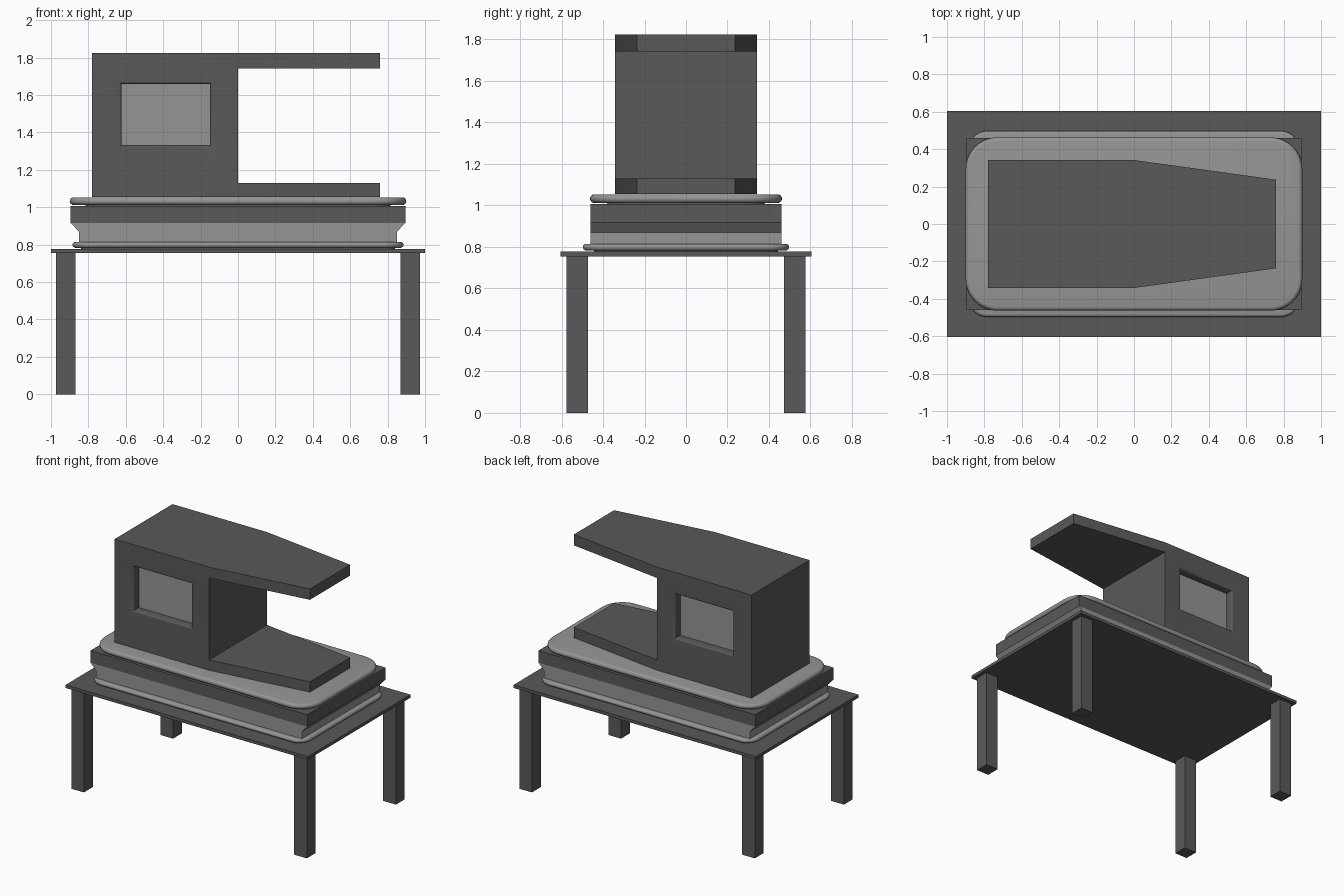
import bpy, bmesh, math
from mathutils import Vector

if "Cube" in bpy.data.objects:
    bpy.data.objects.remove(bpy.data.objects["Cube"])


def grey(name, v):
    m = bpy.data.materials.new(name)
    m.diffuse_color = (v, v, v, 1)
    m.use_nodes = True
    m.node_tree.nodes["Principled BSDF"].inputs["Base Color"].default_value = m.diffuse_color
    return m


DARK = grey("dark_grey", 0.1)
LIGHT = grey("light_grey", 0.3)


def finish(name, bm, mats, smooth=False):
    bmesh.ops.recalc_face_normals(bm, faces=bm.faces)
    me = bpy.data.meshes.new(name)
    bm.to_mesh(me)
    bm.free()
    ob = bpy.data.objects.new(name, me)
    bpy.context.collection.objects.link(ob)
    for m in mats:
        me.materials.append(m)
    if smooth:
        bpy.ops.object.select_all(action='DESELECT')
        ob.select_set(True)
        bpy.context.view_layer.objects.active = ob
        bpy.ops.object.shade_smooth_by_angle(angle=math.radians(40))
    return ob


def box_bm(lo, hi):
    bm = bmesh.new()
    bmesh.ops.create_cube(bm, size=1)
    for v in bm.verts:
        v.co = Vector([(a + b) / 2 + c * (b - a) for a, b, c in zip(lo, hi, v.co)])
    return bm


def box(name, lo, hi, mat):
    return finish(name, box_bm(lo, hi), [mat])


def plate(name, hx, hy, r, z0, z1, edge, mat, corner=10, steps=8):
    """Rounded rectangle slab whose rim is a half-round of depth edge."""
    bm = bmesh.new()
    rings = []
    zc, hz = (z0 + z1) / 2, (z1 - z0) / 2
    for i in range(steps + 1):
        a = -math.pi / 2 + math.pi * i / steps
        inset = edge * (1 - math.cos(a))
        ring = []
        for k in range(4):
            sx, sy = [(1, 1), (-1, 1), (-1, -1), (1, -1)][k]
            for j in range(corner + 1):
                t = math.pi / 2 * (k + j / corner)
                ring.append(bm.verts.new((sx * (hx - r) + (r - inset) * math.cos(t),
                                          sy * (hy - r) + (r - inset) * math.sin(t),
                                          zc + hz * math.sin(a))))
        rings.append(ring)
    for lower, upper in zip(rings, rings[1:]):
        n = len(lower)
        for i in range(n):
            j = (i + 1) % n
            bm.faces.new((lower[i], lower[j], upper[j], upper[i]))
    bm.faces.new(rings[0][::-1])
    bm.faces.new(rings[-1])
    return finish(name, bm, [mat], True)


# Table
box("table_top", (-1, -0.605, 0.755), (1, 0.605, 0.778), DARK)
for sx, xn in ((-1, "left"), (1, "right")):
    for sy, yn in ((-1, "front"), (1, "back")):
        cx, cy = sx * 0.92, sy * 0.525
        box(f"{yn}_{xn}_leg", (cx - 0.052, cy - 0.052, 0),
            (cx + 0.052, cy + 0.052, 0.755), DARK)

# Lower rounded plate on a thin foot
plate("lower_foot", 0.84, 0.445, 0.06, 0.778, 0.79, 0.001, DARK, steps=2)
plate("lower_plate", 0.885, 0.497, 0.1, 0.783, 0.815, 0.016, LIGHT)

# Base block: light section with flared ends, dark slab above
bm = bmesh.new()
profile = [(-0.85, 0.80), (0.85, 0.80), (0.85, 0.869), (0.895, 0.917),
           (-0.895, 0.917), (-0.85, 0.869)]
face = bm.faces.new([bm.verts.new((x, -0.461, z)) for x, z in profile])
ext = bmesh.ops.extrude_face_region(bm, geom=[face])
bmesh.ops.translate(bm, vec=(0, 0.922, 0),
                    verts=[g for g in ext["geom"] if isinstance(g, bmesh.types.BMVert)])
finish("base_block", bm, [LIGHT])
box("base_slab", (-0.895, -0.461, 0.917), (0.895, 0.461, 1.007), DARK)

# Upper rounded plate on a thin foot
plate("upper_foot", 0.815, 0.38, 0.09, 1.005, 1.02, 0.001, DARK, steps=2)
plate("upper_plate", 0.9, 0.463, 0.17, 1.012, 1.053, 0.0205, LIGHT)

# Body: block with tapered shelf and canopy, and a recessed window each side
bm = box_bm((-0.78, -0.342, 1.054), (0, 0.342, 1.824))
cuts = [((0, 0, z), (0, 0, 1)) for z in (1.131, 1.32, 1.672, 1.743)]
cuts += [((x, 0, 0), (1, 0, 0)) for x in (-0.635, -0.137)]
for co, no in cuts:
    bmesh.ops.bisect_plane(bm, geom=bm.verts[:] + bm.edges[:] + bm.faces[:],
                           plane_co=co, plane_no=no)
bm.normal_update()
windows, ends = [], []
for f in bm.faces:
    c = f.calc_center_median()
    if abs(f.normal.y) > 0.9 and 1.32 < c.z < 1.672 and -0.635 < c.x < -0.137:
        windows.append(f)
    if f.normal.x > 0.9 and not 1.131 < c.z < 1.743:
        ends.append(f)
for f in ends:
    new = bmesh.ops.extrude_discrete_faces(bm, faces=[f])["faces"][0]
    for v in new.verts:
        v.co.x = 0.76
        v.co.y *= 0.237 / 0.342
R, N = 0.018, 4
for f in windows:
    for i in range(N):
        a, b = math.pi / 2 * i / N, math.pi / 2 * (i + 1) / N
        bmesh.ops.inset_region(bm, faces=[f], thickness=R * (math.sin(b) - math.sin(a)),
                               depth=-R * (math.cos(a) - math.cos(b)))
    bmesh.ops.inset_region(bm, faces=[f], thickness=0.0005, depth=-0.042)
    f.material_index = 1
finish("body", bm, [DARK, LIGHT], True)
